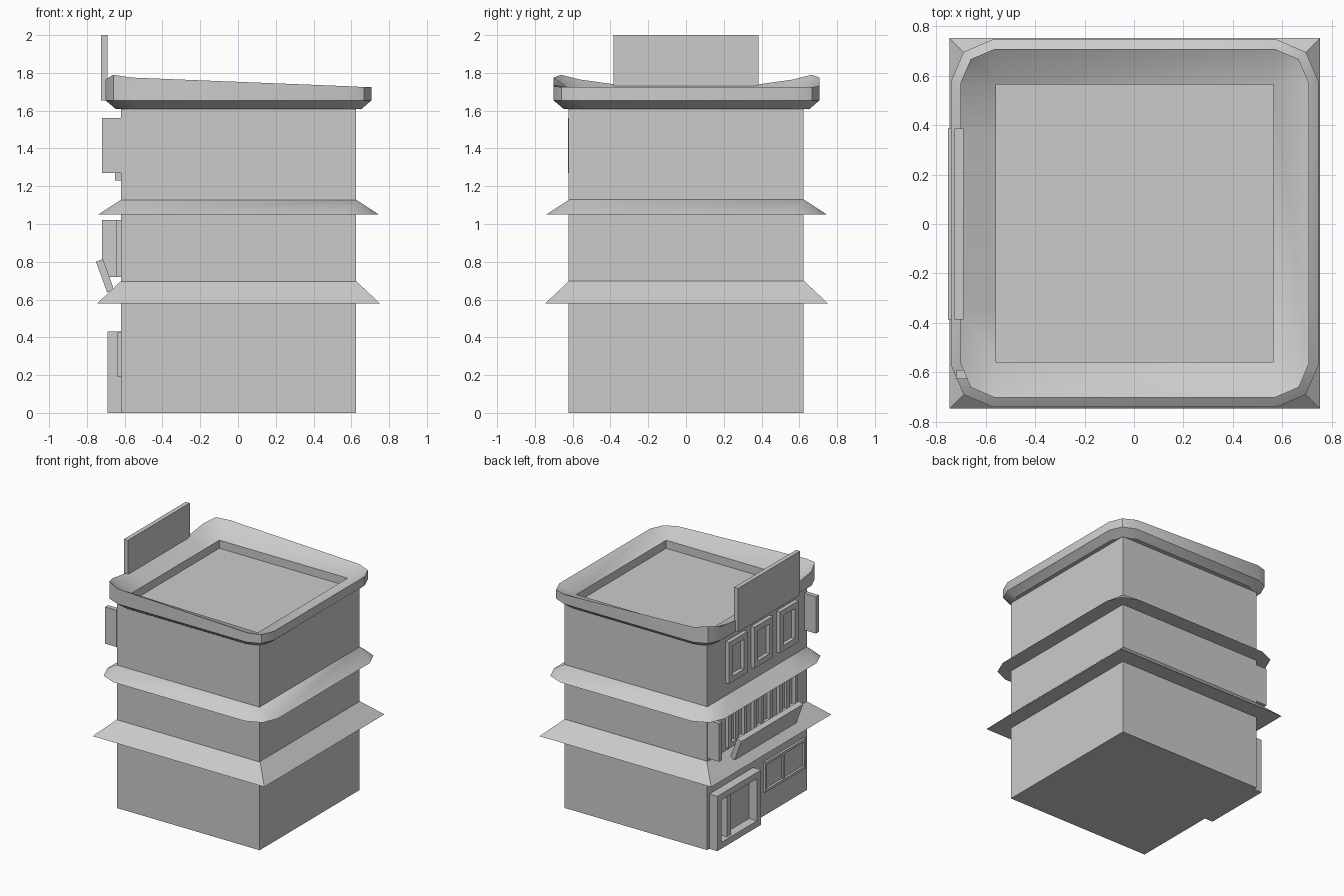
import bpy, bmesh
from math import atan2, hypot

if "Cube" in bpy.data.objects:
    bpy.data.objects.remove(bpy.data.objects["Cube"])

W = -0.62  # facade plane (all details sit on the -x side)


def finish(name, bm, smooth=False):
    bmesh.ops.remove_doubles(bm, verts=bm.verts, dist=1e-4)
    bmesh.ops.recalc_face_normals(bm, faces=bm.faces)
    me = bpy.data.meshes.new(name)
    bm.to_mesh(me)
    bm.free()
    ob = bpy.data.objects.new(name, me)
    bpy.context.collection.objects.link(ob)
    if smooth:
        bpy.ops.object.select_all(action='DESELECT')
        ob.select_set(True)
        bpy.context.view_layer.objects.active = ob
        bpy.ops.object.shade_smooth_by_angle(angle=0.5)
    return ob


def add_box(bm, x0, x1, y0, y1, z0, z1):
    vs = bmesh.ops.create_cube(bm, size=1)['verts']
    for v in vs:
        v.co = ((x0 + x1) / 2 + v.co.x * (x1 - x0),
                (y0 + y1) / 2 + v.co.y * (y1 - y0),
                (z0 + z1) / 2 + v.co.z * (z1 - z0))


def box(name, *dims):
    bm = bmesh.new()
    add_box(bm, *dims)
    return finish(name, bm)


def loft(name, rings, smooth=False):
    """Join equal-length rings with quads and cap both ends."""
    bm = bmesh.new()
    rows = [[bm.verts.new(p) for p in r] for r in rings]
    n = len(rows[0])
    for a, b in zip(rows, rows[1:]):
        for i in range(n):
            j = (i + 1) % n
            bm.faces.new((a[i], a[j], b[j], b[i]))
    bm.faces.new(rows[0])
    bm.faces.new(rows[-1])
    return finish(name, bm, smooth)


def ring(r, z, cut=0.0):
    """14-point square ring with two-step clipped corners; z is a number or list.
    The two extra points sit on the -x side."""
    a, b = r - cut, r - cut * 0.3
    q = [(a, -r), (b, -b), (r, -a), (r, a), (b, b), (a, r),
         (-a, r), (-b, b), (-r, a), (-r, 0.35), (-r, -0.35), (-r, -a), (-b, -b), (-a, -r)]
    zs = z if isinstance(z, list) else [z] * 14
    return [(x + 0.003, y + 0.003, h) for (x, y), h in zip(q, zs)]


def frame(name, depth, y0, y1, z0, z1, t, mullions=()):
    """Raised frame on the facade with optional upright bars."""
    bm = bmesh.new()
    x0, x1 = W - depth, W + 0.01
    add_box(bm, x0, x1, y0, y0 + t, z0, z1)
    add_box(bm, x0, x1, y1 - t, y1, z0, z1)
    add_box(bm, x0, x1, y0 + t, y1 - t, z1 - t, z1)
    add_box(bm, x0, x1, y0 + t, y1 - t, z0, z0 + t)
    for m in mullions:
        add_box(bm, x0 + depth * 0.3, x1, m - t / 2, m + t / 2, z0 + t, z1 - t)
    return finish(name, bm)


# main block
box("building_body", W, 0.625, -0.622, 0.622, 0, 1.61)

# lower square eave and upper clipped eave
loft("lower_eave", [ring(0.748, 0.58), ring(0.62, 0.70)])
loft("upper_eave", [ring(0.743, 1.05, 0.17), ring(0.62, 1.13)], True)

# cornice with raised corners on the facade side, sloping into a roof well
front = [1.73, 1.725, 1.725]
rim = front + front[::-1] + [1.775, 1.79, 1.765, 1.735, 1.735, 1.765, 1.79, 1.775]
loft("roof_cornice", [ring(0.62, 1.61), ring(0.652, 1.61, 0.13), ring(0.705, 1.655, 0.14),
                      ring(0.705, rim, 0.14), ring(0.56, 1.675), ring(0.56, 1.611)], True)

# rooftop board and hanging blade signs
box("roof_board", -0.725, -0.69, -0.385, 0.385, 1.655, 2.0)
box("upper_blade_sign", -0.72, W, -0.626, -0.59, 1.27, 1.56)
box("lower_blade_sign", -0.72, W, 0.58, 0.615, 0.72, 1.02)

# tilted board above the lower eave
profile = [(-0.752, 0.80), (-0.715, 0.815), (-0.656, 0.65), (-0.693, 0.638)]
loft("tilted_board", [[(x, y, z) for x, z in profile] for y in (-0.385, 0.385)])

# upper floor windows
for i, c in enumerate((0.277, -0.04, -0.357)):
    frame(f"third_floor_window_{i}", 0.03, c - 0.115, c + 0.115, 1.23, 1.555, 0.045)
    frame(f"second_floor_window_{i}", 0.027, c - 0.115, c + 0.115, 0.72, 1.02, 0.035, (c,))

# ground floor entrance and shop window
frame("entrance", 0.07, 0.05, 0.595, 0, 0.432, 0.05, (0.42,))
frame("shop_window", 0.018, -0.585, -0.08, 0.19, 0.425, 0.02, (-0.315,))
